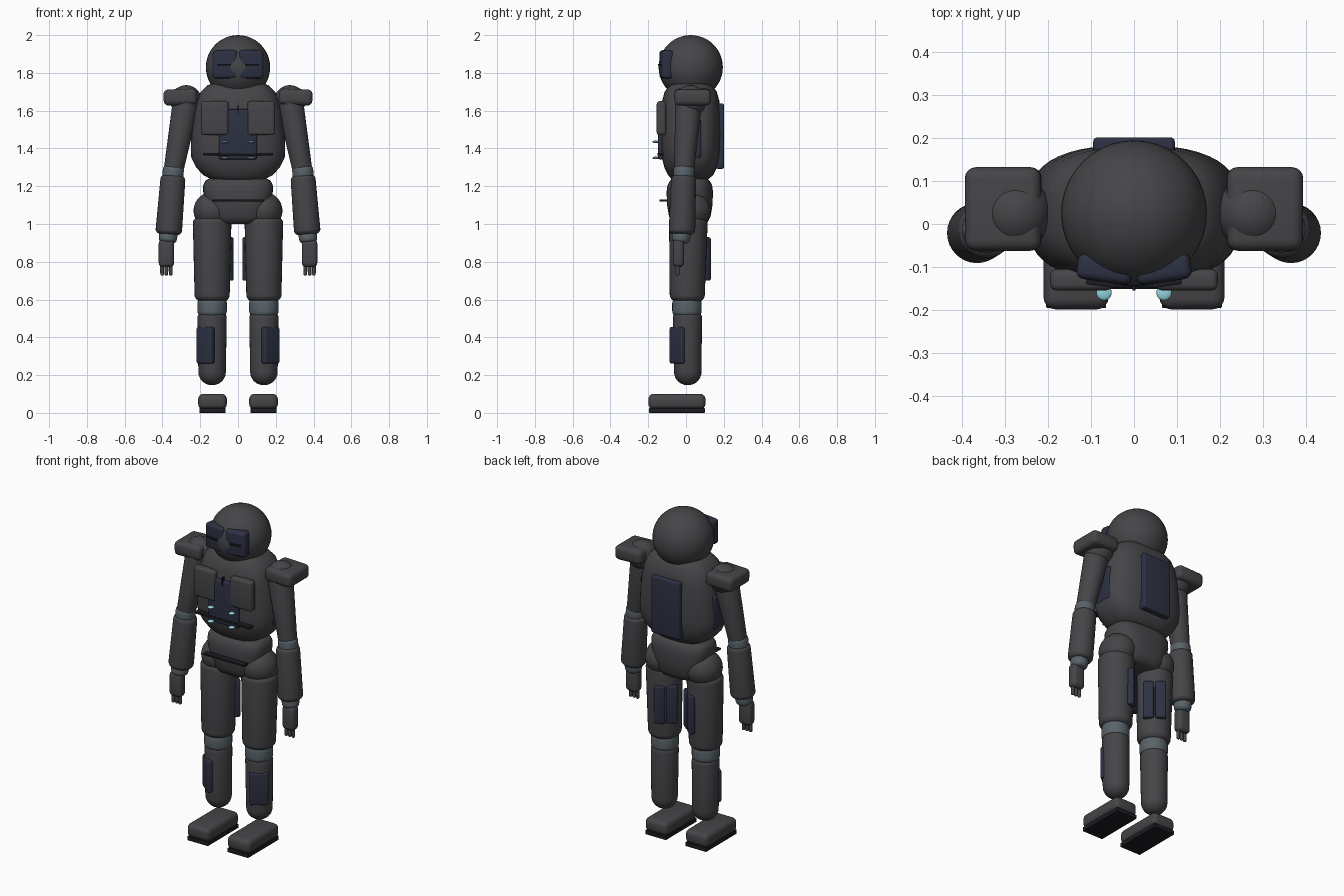
import bpy, bmesh
from math import sin, cos, pi, radians, copysign
from mathutils import Vector, Matrix

if "Cube" in bpy.data.objects:
    bpy.data.objects.remove(bpy.data.objects["Cube"])


def material(name, rgb):
    m = bpy.data.materials.new(name)
    m.diffuse_color = (*rgb, 1)
    m.use_nodes = True
    m.node_tree.nodes["Principled BSDF"].inputs["Base Color"].default_value = m.diffuse_color
    return m


SHELL = material("shell", (0.06, 0.06, 0.066))
NAVY = material("navy", (0.026, 0.03, 0.055))
JOINT = material("joint", (0.10, 0.125, 0.14))
BLACK = material("black", (0.012, 0.012, 0.016))
CYAN = material("cyan", (0.3, 0.66, 0.75))


def finish(name, bm, mat, angle=35):
    bmesh.ops.recalc_face_normals(bm, faces=bm.faces)
    me = bpy.data.meshes.new(name)
    bm.to_mesh(me)
    bm.free()
    me.materials.append(mat)
    ob = bpy.data.objects.new(name, me)
    bpy.context.collection.objects.link(ob)
    bpy.ops.object.select_all(action='DESELECT')
    ob.select_set(True)
    bpy.context.view_layer.objects.active = ob
    bpy.ops.object.shade_smooth_by_angle(angle=radians(angle))
    return ob


def box(name, loc, size, mat=SHELL, bevel=0.015, turn=0, tilt=0):
    """Rounded box, turned about z and tilted about y (degrees)."""
    bm = bmesh.new()
    bmesh.ops.create_cube(bm, size=1)
    bmesh.ops.scale(bm, vec=size, verts=bm.verts)
    if bevel:
        bmesh.ops.bevel(bm, geom=bm.edges[:], offset=bevel, segments=4,
                        profile=0.5, affect='EDGES')
    m = (Matrix.Translation(loc) @ Matrix.Rotation(radians(turn), 4, 'Z')
         @ Matrix.Rotation(radians(tilt), 4, 'Y'))
    bmesh.ops.transform(bm, matrix=m, verts=bm.verts)
    return finish(name, bm, mat)


def ball(name, loc, scale, mat=SHELL):
    bm = bmesh.new()
    bmesh.ops.create_uvsphere(bm, u_segments=40, v_segments=24, radius=1)
    bmesh.ops.scale(bm, vec=scale, verts=bm.verts)
    bmesh.ops.translate(bm, vec=loc, verts=bm.verts)
    return finish(name, bm, mat)


def skin(name, rings, mat):
    bm = bmesh.new()
    loops = [[bm.verts.new(p) for p in r] for r in rings]
    n = len(loops[0])
    for a, b in zip(loops, loops[1:]):
        for i in range(n):
            bm.faces.new((a[i], a[(i + 1) % n], b[(i + 1) % n], b[i]))
    bm.faces.new(loops[0])
    bm.faces.new(loops[-1])
    return finish(name, bm, mat, 50)


def limb(name, p0, p1, r0, r1, c0, c1, mat=SHELL):
    """Tapered round bar from p0 to p1 with rounded ends of radius c0, c1."""
    p0, p1 = Vector(p0), Vector(p1)
    length = (p1 - p0).length
    q = (p1 - p0).to_track_quat('Z', 'Y')
    prof = []
    for k in range(7):
        a = k / 6 * pi / 2
        prof.append((c0 * (1 - cos(a)), r0 - c0 + c0 * max(sin(a), 0.02)))
    for k in range(6, -1, -1):
        a = k / 6 * pi / 2
        prof.append((length - c1 * (1 - cos(a)), r1 - c1 + c1 * max(sin(a), 0.02)))
    rings = [[p0 + q @ Vector((r * cos(i * pi / 16), r * sin(i * pi / 16), t))
              for i in range(32)] for t, r in prof]
    return skin(name, rings, mat)


def body(name, sections, power, mat=SHELL):
    """Superellipse loft; sections are (z, half x, centre y, half y)."""
    def s(v):
        return copysign(abs(v) ** (2 / power), v)
    rings = [[(hx * s(cos(i * pi / 24)), cy + hy * s(sin(i * pi / 24)), z)
              for i in range(48)] for z, hx, cy, hy in sections]
    return skin(name, rings, mat)


# Head
ball("head", (0, 0.025, 1.83), (0.17, 0.17, 0.17))

# Torso and waist
body("torso", [(1.225, .10, .02, .07), (1.235, .14, .02, .095), (1.26, .185, .025, .12),
               (1.30, .222, .025, .14), (1.35, .246, .025, .152), (1.40, .25, .025, .157),
               (1.48, .246, .025, .158), (1.58, .233, .025, .157), (1.65, .218, .025, .152),
               (1.70, .197, .025, .138), (1.735, .16, .025, .112), (1.755, .11, .025, .075),
               (1.76, .06, .025, .04)], 2.8)
ball("waist", (0, 0.02, 1.24), (0.09, 0.09, 0.07), JOINT)
body("pelvis", [(1.0, .09, .02, .07), (1.01, .125, .02, .095), (1.04, .15, .02, .11),
                (1.10, .17, .02, .12), (1.17, .184, .02, .123), (1.205, .184, .02, .118),
                (1.23, .172, .02, .105), (1.243, .145, .02, .085), (1.246, .10, .02, .05)], 2.8)

# Chest, back and belt details
box("chest_core", (0, -0.125, 1.475), (0.20, 0.045, 0.265), NAVY, 0.01)
box("chest_bar", (0, -0.135, 1.37), (0.37, 0.034, 0.013), BLACK, 0.003)
box("chest_seam", (0, -0.145, 1.605), (0.007, 0.02, 0.05), BLACK, 0)
box("back_panel", (0, 0.18, 1.465), (0.19, 0.044, 0.345), NAVY, 0.01)
box("belt_bar", (0, -0.12, 1.125), (0.275, 0.04, 0.011), BLACK, 0.003)

for s, side in ((-1, "right"), (1, "left")):
    def P(x, y, z):
        return (s * x, y, z)

    # Visor panels and slots
    box(side + "_visor", P(.068, -.105, 1.845), (.13, .06, .15), NAVY, .018, turn=s * 8)
    box(side + "_visor_slot", P(.075, -.13, 1.843), (.07, .03, .009), BLACK, .002, turn=s * 8)

    # Chest plates, lamps and flank panels
    box(side + "_chest_plate", P(.123, -.13, 1.56), (.145, .05, .18), SHELL, .015)
    for z in (1.435, 1.35):
        ball(side + "_lamp", P(.07, -.16, z), (.018, .018, .007), CYAN)
    box(side + "_flank_panel", P(.235, .03, 1.45), (.03, .10, .20), NAVY, .01)

    # Shoulder
    ball(side + "_shoulder", P(.275, .025, 1.652), (.083, .083, .083))
    box(side + "_shoulder_pad", P(.305, .035, 1.672), (.178, .195, .085), SHELL, .026, tilt=s * 2)

    # Arm
    limb(side + "_upper_arm", P(.27, .015, 1.67), P(.342, -.01, 1.28), .07, .053, .05, .02)
    limb(side + "_elbow", P(.34, -.01, 1.31), P(.347, -.012, 1.235), .056, .056, .025, .025, JOINT)
    limb(side + "_forearm", P(.343, -.012, 1.258), P(.368, -.022, .945), .066, .07, .025, .025)
    limb(side + "_wrist", P(.368, -.022, .965), P(.373, -.03, .90), .05, .048, .022, .022, JOINT)
    box(side + "_hand", P(.379, -.04, .845), (.082, .06, .145), SHELL, .022)
    for x in (.356, .379, .402):
        limb(side + "_finger", P(x, -.045, .80), P(x, -.045, .727), .0105, .0095, .006, .007)

    # Leg
    ball(side + "_hip", P(.135, .02, 1.07), (.1, .11, .1))
    limb(side + "_thigh", P(.137, .013, 1.035), P(.137, .006, .59), .102, .093, .03, .035)
    limb(side + "_knee", P(.137, .005, .615), P(.137, .005, .505), .078, .078, .035, .035, JOINT)
    limb(side + "_calf", P(.137, .007, .535), P(.137, .01, .147), .077, .073, .03, .07)

    # Thigh plates on the inner back, shin plate on the outer front
    for d in (-.034, .034):
        x = .137 - .09 * sin(radians(40)) + d * cos(radians(40))
        y = .012 + .09 * cos(radians(40)) + d * sin(radians(40))
        box(side + "_thigh_plate", P(x, y, .815), (.06, .035, .23), NAVY, .01, turn=s * 40)
    box(side + "_shin_plate", P(.172, -.044, .358), (.105, .035, .195), NAVY, .011, turn=s * 40)

    # Foot
    box(side + "_foot", P(.135, -.048, .06), (.152, .302, .082), SHELL, .028)
    box(side + "_sole", P(.135, -.048, .0125), (.14, .295, .025), BLACK, .003)
